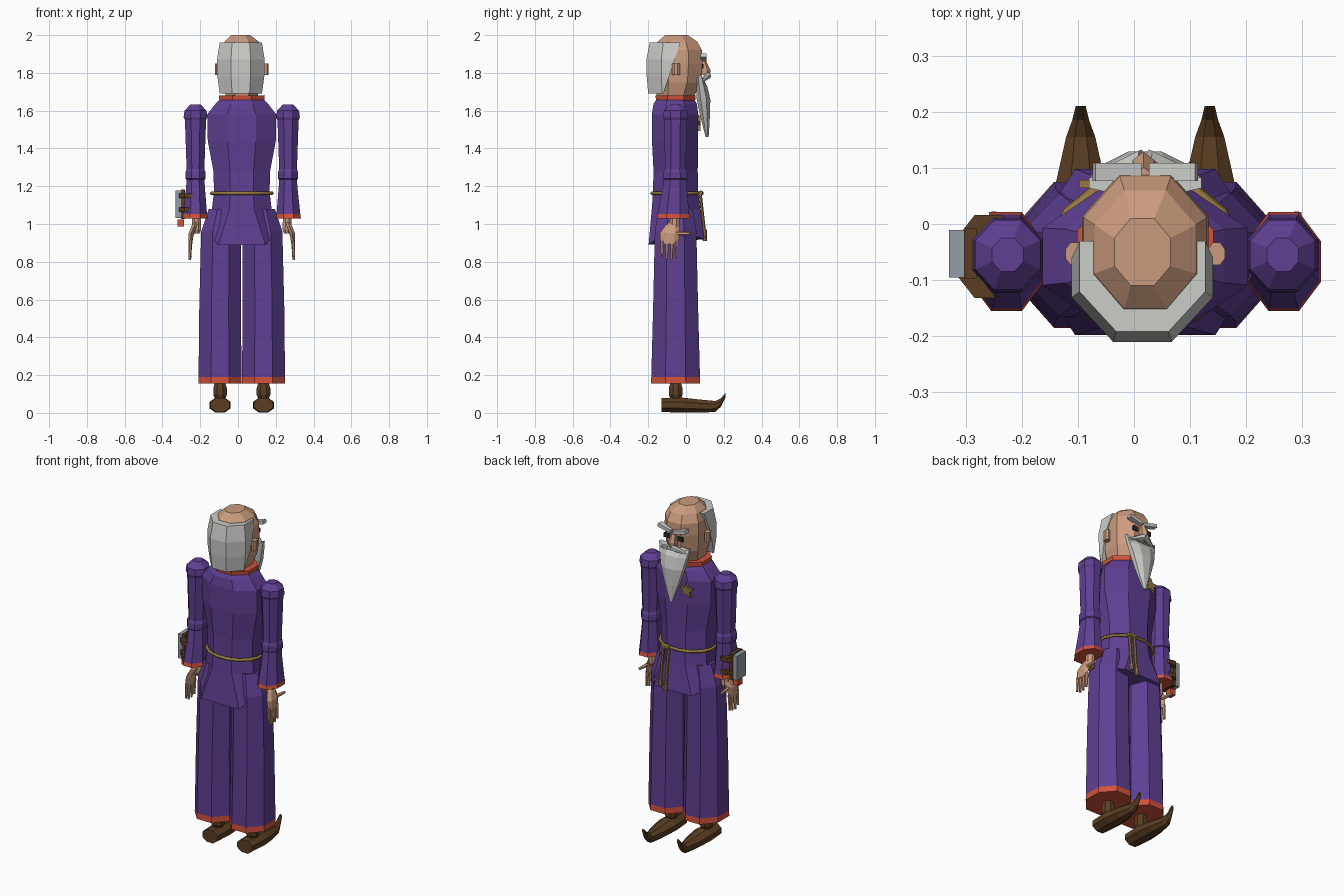
import bpy, bmesh, math
from mathutils import Vector, Matrix

if "Cube" in bpy.data.objects:
    bpy.data.objects.remove(bpy.data.objects["Cube"], do_unlink=True)


def material(name, r, g, b):
    m = bpy.data.materials.new(name)
    m.use_nodes = True
    m.diffuse_color = (r, g, b, 1)
    m.node_tree.nodes["Principled BSDF"].inputs["Base Color"].default_value = (r, g, b, 1)
    return m


PURPLE = material("purple_cloth", .115, .05, .29)
RED = material("red_trim", .65, .085, .045)
SKIN = material("skin", .60, .33, .21)
HAIR = material("grey_hair", .60, .61, .58)
BROWN = material("brown_leather", .105, .048, .016)
GOLD = material("gold", .30, .19, .05)
METAL = material("grey_metal", .30, .34, .38)
DARK = material("dark_eye", .02, .02, .02)
CX, CY = .02, -.055


def finish(name, bm, mats, rule=None):
    bmesh.ops.recalc_face_normals(bm, faces=bm.faces)
    if rule:
        for f in bm.faces:
            f.material_index = int(rule(f.calc_center_median()))
    me = bpy.data.meshes.new(name)
    bm.to_mesh(me)
    bm.free()
    for m in mats:
        me.materials.append(m)
    ob = bpy.data.objects.new(name, me)
    bpy.context.collection.objects.link(ob)
    return ob


def loft(rings, sides=8, along_y=False):
    """Rings are (position, centre a, centre b, radius a, radius b); flats face the axes."""
    bm = bmesh.new()
    k = 1 / math.cos(math.pi / sides)
    loops = []
    for t, a, b, ra, rb in rings:
        loop = []
        for i in range(sides):
            w = 2 * math.pi * (i + .5) / sides
            p, q = a + ra * k * math.cos(w), b + rb * k * math.sin(w)
            loop.append(bm.verts.new((p, t, q) if along_y else (p, q, t)))
        loops.append(loop)
    for lo, hi in zip(loops, loops[1:]):
        for i in range(sides):
            j = (i + 1) % sides
            bm.faces.new((lo[i], lo[j], hi[j], hi[i]))
    bm.faces.new(loops[0])
    bm.faces.new(loops[-1])
    return bm


def box(name, mat, centre, size, tilt=0):
    bm = bmesh.new()
    bmesh.ops.create_cube(bm, size=1, matrix=Matrix.Translation(centre)
                          @ Matrix.Rotation(tilt, 4, 'Y') @ Matrix.Diagonal((*size, 1)))
    return finish(name, bm, [mat])


def rod(name, mat, start, end, r1, r2, sides=6):
    a, b = Vector(start), Vector(end)
    bm = bmesh.new()
    turn = (b - a).to_track_quat('Z', 'Y').to_matrix().to_4x4()
    bmesh.ops.create_cone(bm, cap_ends=True, segments=sides, radius1=r1, radius2=r2,
                          depth=(b - a).length, matrix=Matrix.Translation((a + b) / 2) @ turn)
    return finish(name, bm, [mat])


# Tunic with flared skirt; the front and back panels hang lower than the sides
bm = loft([(.95, CX, -.05, .18, .148), (1.08, CX, -.053, .158, .128), (1.17, CX, -.055, .147, .12),
           (1.28, CX, -.055, .15, .117), (1.44, CX, -.058, .18, .122),
           (1.58, CX, -.058, .183, .123), (1.635, CX, -.057, .14, .115), (1.66, CX, -.057, .115, .1)])
for v in bm.verts:
    if v.co.z < .96 and abs(v.co.x - CX) < .1:
        v.co.x = CX + math.copysign(.125, v.co.x - CX)
        v.co.z = .89 if v.co.y < CY else .92
finish("tunic", bm, [PURPLE])
finish("collar", loft([(1.65, CX, CY, .118, .103), (1.68, CX, CY, .122, .107)]), [RED])

# Belt with two hanging cords
bpy.ops.object.select_all(action='DESELECT')
curve = bpy.data.curves.new("belt", 'CURVE')
curve.dimensions, curve.bevel_depth, curve.bevel_resolution = '3D', .01, 0
spline = curve.splines.new('POLY')
spline.points.add(15)
for i, p in enumerate(spline.points):
    w = math.tau * (i + .5) / 16
    p.co = (CX + .165 * math.cos(w), -.052 + .132 * math.sin(w), 1.163, 1)
spline.use_cyclic_u = True
curve.materials.append(GOLD)
belt = bpy.data.objects.new("belt", curve)
bpy.context.collection.objects.link(belt)
belt.select_set(True)
bpy.context.view_layer.objects.active = belt
bpy.ops.object.convert(target='MESH')
for x, drop in ((.06, .94), (.095, .96)):
    rod("belt_cord", GOLD, (x, .075, 1.165), (x + .005, .098, drop), .008, .008)
    rod("cord_knob", GOLD, (x + .005, .097, drop + .01), (x + .005, .1, drop - .03), .013, .011)
rod("belt_knot", GOLD, (.05, .08, 1.163), (.105, .075, 1.163), .014, .014)

# Star badge on the chest
bm = bmesh.new()
points = []
for i in range(10):
    w, r = math.pi * i / 5, .02 if i % 2 else .045
    points.append(bm.verts.new((-.055 + r * math.sin(w), .064, 1.53 + r * math.cos(w))))
face = bm.faces.new(points)
new = bmesh.ops.extrude_face_region(bm, geom=[face])["geom"]
bmesh.ops.translate(bm, vec=(0, .014, 0), verts=[g for g in new if isinstance(g, bmesh.types.BMVert)])
finish("star_badge", bm, [GOLD])

# Head and back hair
finish("neck", loft([(1.62, CX, CY, .085, .085), (1.72, CX, CY, .085, .085)]), [SKIN])
finish("head", loft([(1.68, CX, -.055, .085, .1), (1.75, CX, -.043, .105, .122), (1.85, CX, -.04, .113, .128),
                     (1.92, CX, -.04, .11, .125), (1.965, CX, -.045, .09, .105), (2, CX - .005, -.05, .05, .06)]), [SKIN])
bm = loft([(1.69, CX - .005, -.075, .112, .125), (1.78, CX - .005, -.075, .124, .133),
           (1.87, CX - .005, -.075, .126, .135), (1.96, CX - .005, -.07, .112, .122)])
cut = bmesh.ops.bisect_plane(bm, geom=bm.verts[:] + bm.edges[:] + bm.faces[:], plane_co=(0, -.03, 1.96),
                             plane_no=(0, .27, -.09), clear_outer=True)
bmesh.ops.holes_fill(bm, edges=[e for e in bm.edges if e.is_boundary])
finish("back_hair", bm, [HAIR])

# Nose and beard
finish("nose", loft([(1.79, CX - .003, .095, .02, .028), (1.815, CX - .003, .097, .02, .028),
                     (1.875, CX - .003, .085, .01, .014)], 6), [SKIN])
bm = loft([(1.46, CX, .112, .008, .008), (1.56, CX, .102, .042, .024), (1.66, CX, .093, .072, .036),
           (1.73, CX, .082, .088, .03), (1.755, CX, .073, .1, .022)])
for v in bm.verts:
    if v.co.z > 1.74 and abs(v.co.x - CX) > .08:
        v.co.z += .03
finish("beard", bm, [HAIR])

for s, side in ((-1, "left"), (1, "right")):
    # Face details
    box(side + "_eyebrow", HAIR, (CX + s * .05, .093, 1.882), (.085, .032, .02), -s * .25)
    box(side + "_eye", DARK, (CX + s * .045, .089, 1.835), (.034, .009, .026))
    finish(side + "_ear", loft([(1.79, CX + s * .127, -.053, .015, .02),
                                (1.85, CX + s * .127, -.053, .015, .02)]), [SKIN])
    rod(side + "_moustache", HAIR, (CX + s * .004, .115, 1.785), (CX + s * .085, .088, 1.755), .02, .006)

    # Sleeve with trimmed cuff
    ax = CX + s * .245
    rings = [(1.03, ax + s * .002, -.067, .066, .088), (1.052, ax + s * .002, -.067, .063, .084),
             (1.19, ax, -.06, .05, .065), (1.235, ax, -.057, .047, .06), (1.24, ax, -.057, .053, .066),
             (1.275, ax, -.057, .053, .063), (1.29, ax, -.056, .047, .055), (1.55, ax, -.055, .056, .06),
             (1.565, ax, -.055, .063, .066), (1.6, ax, -.055, .058, .062), (1.632, ax, -.055, .028, .03)]
    finish(side + "_sleeve", loft(rings), [PURPLE, RED], lambda c: c.z < 1.052)

    # Hand with fingers and thumb
    hx = CX + s * .272
    finish(side + "_wrist", loft([(.95, ax - s * .005, -.06, .016, .018), (.97, ax - s * .005, -.06, .024, .026),
                                  (1.06, ax - s * .005, -.06, .022, .025)]), [SKIN])
    finish(side + "_palm", loft([(.895, hx, -.088, .01, .04), (.95, hx - s * .004, -.086, .014, .046),
                                 (.99, hx - s * .02, -.075, .014, .032), (1.01, hx - s * .03, -.065, .01, .02)], 6), [SKIN])
    for i, tip in enumerate((.825, .81, .812, .822)):
        y = -.127 + i * .026
        rod(side + "_finger", SKIN, (hx, y, .91), (hx + s * .003, y, tip), .01, .007)
    rod(side + "_thumb", SKIN, (hx - s * .008, -.06, .95), (hx, .022, .95), .013, .008)

    # Robe leg with trimmed hem
    lx = CX + s * .115
    rings = [(.155, lx, -.055, .115, .13), (.19, lx, -.055, .114, .129), (.56, lx, -.055, .11, .119),
             (.96, lx - s * .005, -.055, .105, .11), (1.08, lx - s * .02, -.055, .08, .09)]
    finish(side + "_robe_leg", loft(rings), [PURPLE, RED], lambda c: c.z < .189)

    # Ankle and curled shoe
    finish(side + "_ankle", loft([(.07, lx, CY, .025, .025), (.095, lx, CY, .036, .036),
                                  (.13, lx, CY, .036, .036), (.17, lx, CY, .025, .025)]), [BROWN])
    rings = [(-.13, lx, .042, .05, .037), (-.02, lx, .041, .056, .04), (.07, lx, .036, .045, .035),
             (.155, lx, .034, .026, .029), (.185, lx, .055, .015, .022), (.21, lx, .095, .009, .012)]
    finish(side + "_shoe", loft(rings, 8, True), [BROWN])

# Gadget strapped to one forearm
box("gadget_case", METAL, (-.308, -.053, 1.105), (.044, .085, .145))
for z in (1.075, 1.15):
    finish("gadget_strap", loft([(z - .012, -.26, -.058, .058, .074), (z + .012, -.26, -.058, .058, .074)]), [BROWN])
box("gadget_mount", BROWN, (-.292, -.053, 1.105), (.022, .09, .155))
box("gadget_button", RED, (-.304, -.053, 1.005), (.034, .04, .035))
